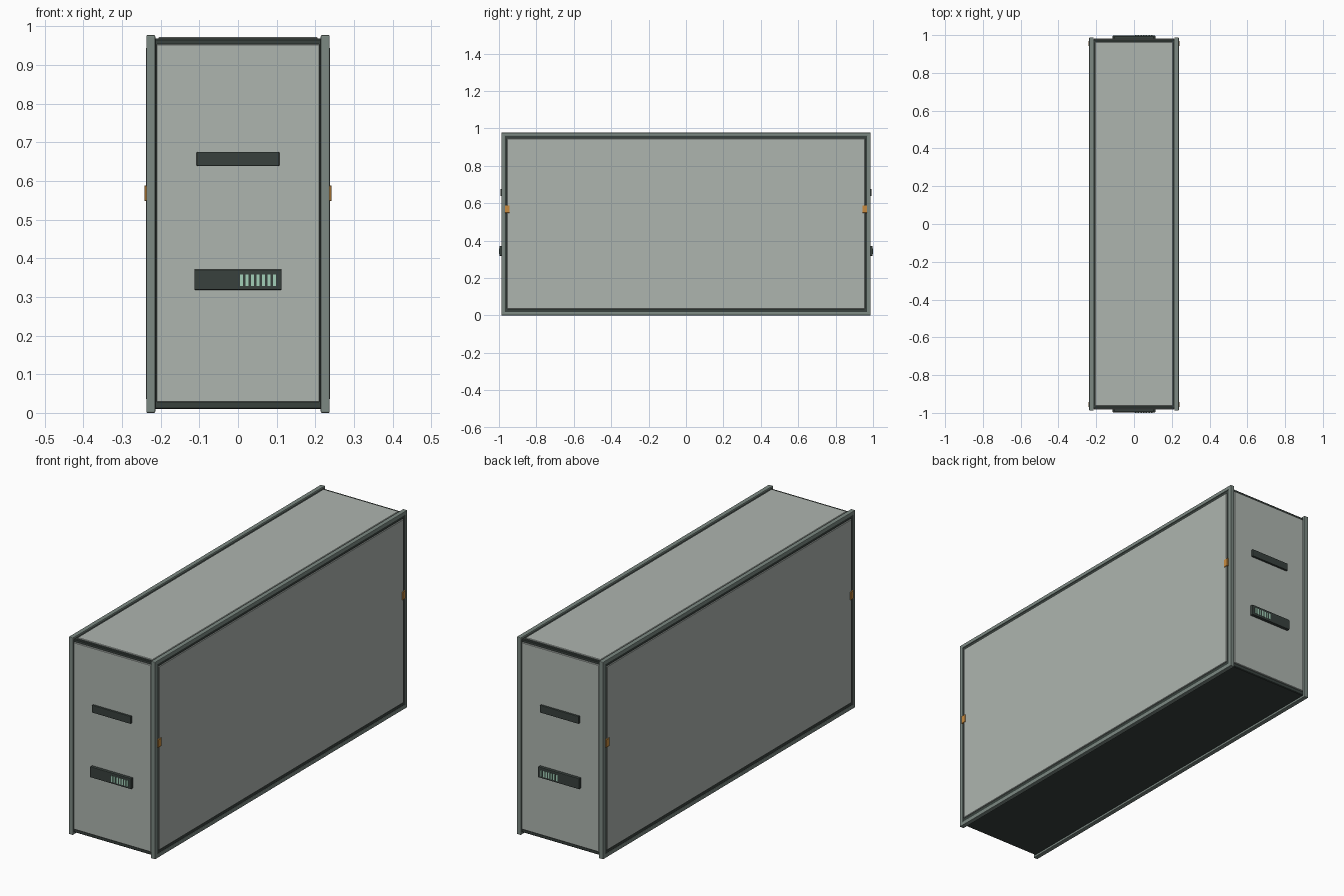
import bpy, bmesh

if "Cube" in bpy.data.objects:
    bpy.data.objects.remove(bpy.data.objects["Cube"])


def material(name, r, g, b):
    m = bpy.data.materials.new(name)
    m.diffuse_color = (r, g, b, 1)
    m.use_nodes = True
    m.node_tree.nodes["Principled BSDF"].inputs["Base Color"].default_value = m.diffuse_color
    return m


PANEL = material("panel_grey", 0.42, 0.46, 0.43)
RAIL = material("rail_grey", 0.20, 0.25, 0.225)
DARK = material("dark_grey", 0.04, 0.053, 0.047)
ORANGE = material("orange", 0.58, 0.26, 0.05)
MINT = material("mint", 0.36, 0.63, 0.48)


def box(name, lo, hi, mat, bevel=0.0, segments=1):
    """Box between two corners; corners may be given in any order."""
    a = [min(p, q) for p, q in zip(lo, hi)]
    b = [max(p, q) for p, q in zip(lo, hi)]
    bm = bmesh.new()
    bmesh.ops.create_cube(bm, size=1)
    for v in bm.verts:
        v.co = [a[i] + (v.co[i] + 0.5) * (b[i] - a[i]) for i in range(3)]
    me = bpy.data.meshes.new(name)
    bm.to_mesh(me)
    bm.free()
    me.materials.append(mat)
    ob = bpy.data.objects.new(name, me)
    bpy.context.collection.objects.link(ob)
    if bevel:
        mod = ob.modifiers.new("edge_bevel", 'BEVEL')
        mod.width = bevel
        mod.segments = segments
    return ob


# Dark core and the light lid
box("core", (-0.217, -0.976, 0.010), (0.217, 0.976, 0.968), DARK, 0.003)
box("top_panel", (-0.206, -0.963, 0.96), (0.206, 0.963, 0.972), PANEL, 0.002)

# Left and right sides: seal, panel, rail frame and clips
for s, side in ((1, "right"), (-1, "left")):
    box(f"{side}_seal", (s * 0.20, -0.972, 0.016), (s * 0.234, 0.972, 0.962), DARK)
    box(f"{side}_panel", (s * 0.225, -0.957, 0.035), (s * 0.2385, 0.957, 0.945),
        PANEL, 0.002)
    for z0, z1, n in ((0, 0.019, "bottom"), (0.958, 0.977, "top")):
        box(f"{side}_{n}_rail", (s * 0.214, -0.987, z0), (s * 0.237, 0.987, z1),
            RAIL, 0.003, 2)
    for t, end in ((-1, "front"), (1, "back")):
        box(f"{side}_{end}_post", (s * 0.214, t * 0.968, 0),
            (s * 0.237, t * 0.987, 0.977), RAIL, 0.003, 2)
        box(f"{side}_{end}_clip", (s * 0.23, t * 0.943, 0.548),
            (s * 0.242, t * 0.968, 0.588), ORANGE, 0.001)

# Front and back ends: panel, handle and slatted display
for t, end in ((-1, "front"), (1, "back")):
    box(f"{end}_panel", (-0.211, t * 0.965, 0.028), (0.211, t * 0.983, 0.954),
        PANEL, 0.002)
    box(f"{end}_handle", (-0.107, t * 0.975, 0.638), (0.107, t * 0.993, 0.675),
        DARK, 0.003, 2)
    box(f"{end}_display", (-0.113, t * 0.975, 0.318), (0.113, t * 0.998, 0.371),
        DARK, 0.003, 2)
    for i in range(7):
        x = 0.005 + i * 0.0142
        box(f"{end}_slat_{i + 1}", (x, t * 0.99, 0.328), (x + 0.008, t * 1.0, 0.358), MINT)
